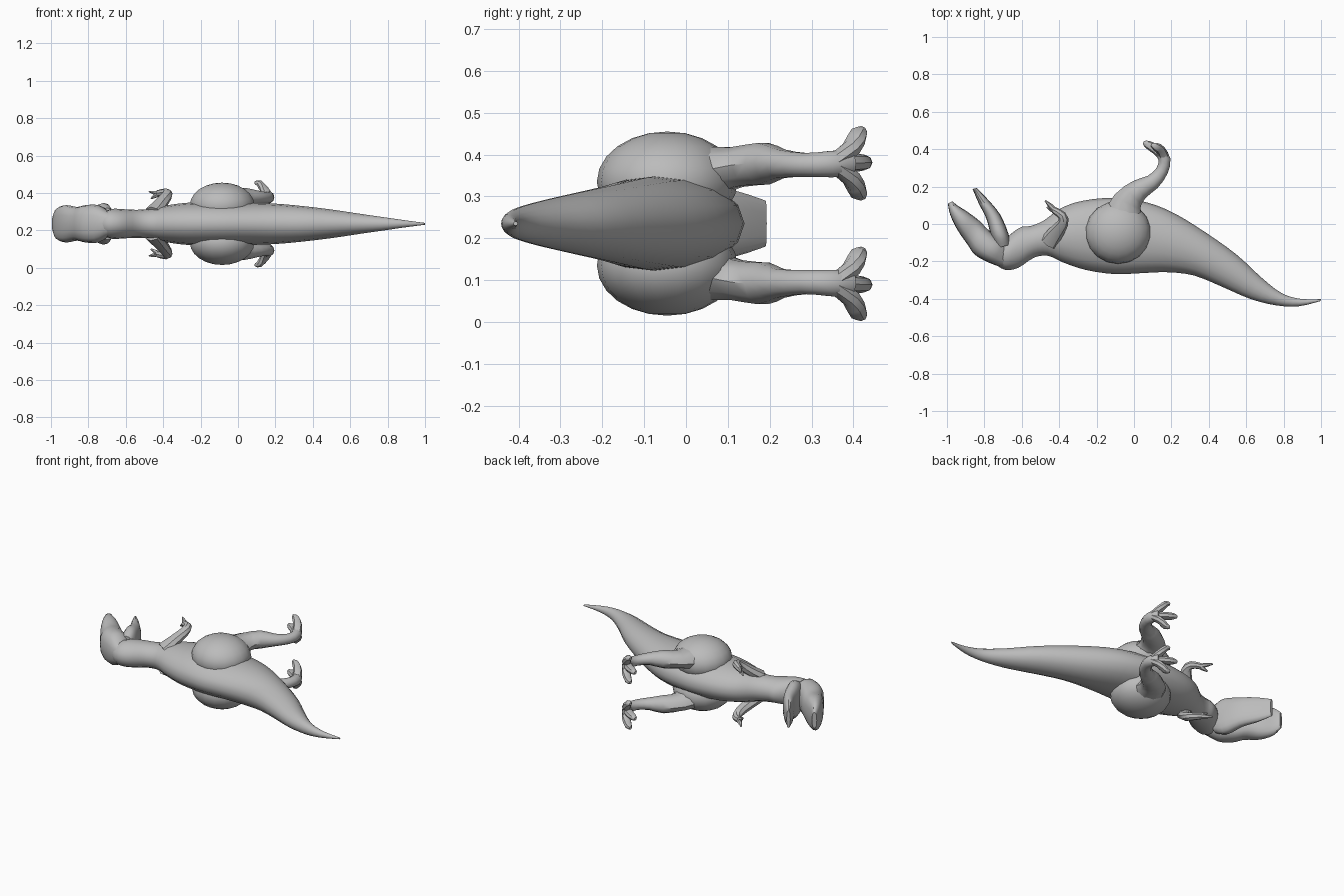
import bpy, bmesh, math
from mathutils import Vector

if "Cube" in bpy.data.objects:
    bpy.data.objects.remove(bpy.data.objects["Cube"])

MID = 0.235  # height of the symmetry plane; the animal lies on its side

skin = bpy.data.materials.new("grey_skin")
skin.diffuse_color = (0.5, 0.5, 0.5, 1)
skin.use_nodes = True
skin.node_tree.nodes["Principled BSDF"].inputs["Base Color"].default_value = skin.diffuse_color


def smooth_rows(rows, steps):
    """Catmull-Rom resampling of rows of numbers."""
    out = []
    n = len(rows)
    for i in range(n - 1):
        p0, p1, p2, p3 = (rows[min(max(i + k, 0), n - 1)] for k in (-1, 0, 1, 2))
        for s in range(steps):
            t = s / steps
            out.append([0.5 * (2 * b + (c - a) * t + (2 * a - 5 * b + 4 * c - d) * t * t
                               + (3 * b - a - 3 * c + d) * t ** 3)
                        for a, b, c, d in zip(p0, p1, p2, p3)])
    out.append(list(rows[-1]))
    return out


def finish(bm, name, mirror=False):
    bmesh.ops.recalc_face_normals(bm, faces=bm.faces)
    me = bpy.data.meshes.new(name)
    bm.to_mesh(me)
    bm.free()
    me.materials.append(skin)
    ob = bpy.data.objects.new(name, me)
    ob.location.z = MID
    bpy.context.collection.objects.link(ob)
    bpy.ops.object.select_all(action='DESELECT')
    ob.select_set(True)
    bpy.context.view_layer.objects.active = ob
    bpy.ops.object.shade_smooth_by_angle(angle=math.radians(40))
    if mirror:
        m = ob.modifiers.new("mirror", 'MIRROR')
        m.use_axis = (False, False, True)
        m.use_mirror_merge = False
    return ob


def skin_rings(rings, name, mirror=False):
    bm = bmesh.new()
    vs = [[bm.verts.new(p) for p in r] for r in rings]
    n = len(vs[0])
    for a, b in zip(vs, vs[1:]):
        for i in range(n):
            bm.faces.new((a[i], a[(i + 1) % n], b[(i + 1) % n], b[i]))
    bm.faces.new(vs[0])
    bm.faces.new(vs[-1])
    return finish(bm, name, mirror)


def loft(name, rows, steps=3, n=16, power=1.0):
    """Rows: back point x, y, belly point x, y, half width."""
    rings = []
    for ax, ay, bx, by, w in smooth_rows(rows, steps):
        a, b = Vector((ax, ay, 0)), Vector((bx, by, 0))
        ring = []
        for k in range(n):
            t = 2 * math.pi * k / n
            c, s = math.cos(t), math.sin(t)
            c = math.copysign(abs(c) ** power, c)
            s = math.copysign(abs(s) ** power, s)
            ring.append((a + b) / 2 + (b - a) / 2 * c + Vector((0, 0, w * s)))
        rings.append(ring)
    return skin_rings(rings, name)


def limb(name, rows, steps=2, n=10):
    """Rows: x, y, z, radius in the side plane, radius across; mirrored."""
    rows = smooth_rows(rows, steps)
    pts = [Vector(r[:3]) for r in rows]
    rings = []
    for i, r in enumerate(rows):
        t = (pts[min(i + 1, len(pts) - 1)] - pts[max(i - 1, 0)]).normalized()
        u = t.cross(Vector((0, 0, 1))).normalized()
        v = u.cross(t)
        rings.append([pts[i] + u * r[3] * math.cos(2 * math.pi * k / n)
                      + v * r[4] * math.sin(2 * math.pi * k / n) for k in range(n)])
    return skin_rings(rings, name, True)


# Neck, trunk and tail
loft("body", [
    (-.74, -.215, -.71, -.10, .06), (-.69, -.245, -.655, -.05, .08),
    (-.62, -.235, -.60, -.015, .078), (-.535, -.18, -.55, -.01, .075),
    (-.46, -.17, -.48, .02, .08), (-.38, -.205, -.39, .085, .098),
    (-.26, -.245, -.27, .125, .113), (-.10, -.268, -.10, .14, .116),
    (.05, -.262, .07, .115, .113), (.18, -.258, .22, .055, .108),
    (.32, -.275, .39, -.05, .094), (.47, -.335, .55, -.165, .075),
    (.62, -.40, .68, -.285, .054), (.76, -.435, .79, -.37, .036),
    (.88, -.44, .89, -.40, .02), (.998, -.412, 1.0, -.402, .005)])

# Head
loft("skull", [
    (-.70, -.235, -.68, -.10, .065), (-.78, -.205, -.715, -.08, .10),
    (-.85, -.165, -.78, -.03, .10), (-.89, -.11, -.83, .02, .09),
    (-.945, -.03, -.89, .065, .10), (-.983, .05, -.945, .10, .085),
    (-.995, .11, -.97, .122, .05)], power=.8)
loft("lower_jaw", [
    (-.74, -.13, -.66, -.11, .085), (-.765, -.06, -.672, -.05, .112),
    (-.79, .03, -.715, .05, .092), (-.83, .11, -.78, .13, .078),
    (-.863, .187, -.842, .193, .055)], power=.8)

# Thighs: ellipsoids set into the hips
bm = bmesh.new()
bmesh.ops.create_uvsphere(bm, u_segments=18, v_segments=12, radius=1)
for v in bm.verts:
    v.co = Vector((-.085 + v.co.x * .175, -.045 + v.co.y * .168, .10 + v.co.z * .12))
finish(bm, "thighs", True)

# Lower legs and toes
limb("lower_legs", [
    (-.06, .03, .12, .11, .07), (-.035, .12, .135, .078, .05),
    (.03, .185, .143, .056, .052), (.10, .225, .143, .042, .036),
    (.15, .285, .14, .033, .030), (.163, .345, .142, .032, .033),
    (.14, .39, .144, .03, .034)])
for name, z, x, y in (("outer_toes", .215, .10, .418),
                      ("middle_toes", .146, .058, .43),
                      ("inner_toes", .073, .10, .418)):
    limb(name, [(.165, .35, .144, .026, .022),
                ((x + .165) / 2 + .01, .395, (z + .144) / 2, .026, .022),
                (x + .015, y - .005, z, .022, .019),
                (x - .008, y + .006, z + (z - .144) * .06, .008, .009)], n=8)

# Arms and clawed fingers
limb("arms", [
    (-.455, -.10, .06, .05, .035), (-.42, -.05, .10, .042, .032),
    (-.38, .005, .15, .030, .027), (-.385, .045, .168, .024, .022),
    (-.43, .075, .162, .018, .018)], n=8)
for name, tip in (("long_fingers", (-.475, .125, .172)),
                  ("short_fingers", (-.465, .09, .135))):
    mid = [(a + b) / 2 for a, b in zip(tip, (-.42, .07, .162))]
    limb(name, [(-.42, .07, .162, .015, .014), (*mid, .013, .011),
                (*tip, .004, .004)], n=6)
